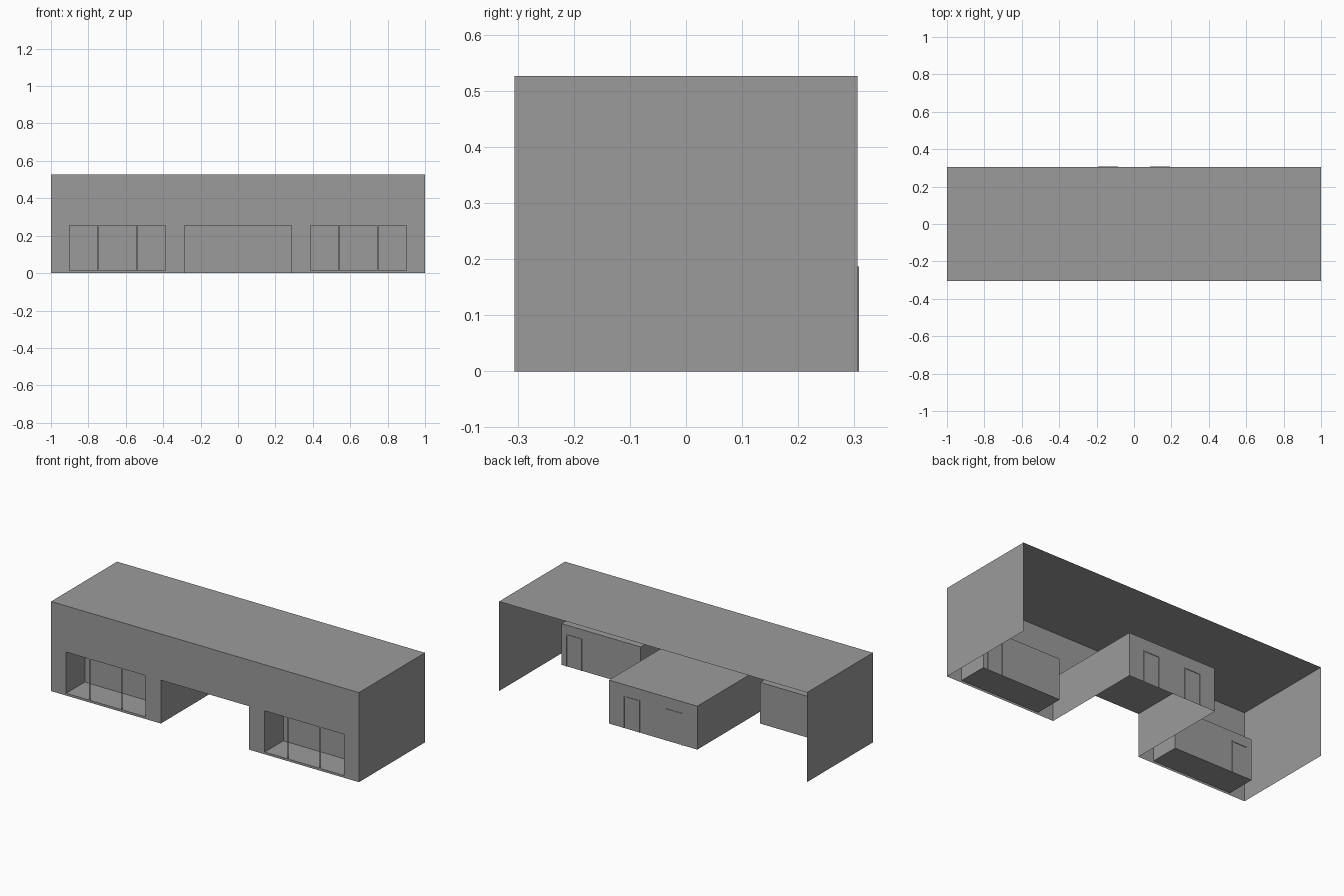
import bpy, bmesh

cube = bpy.data.objects.get("Cube")
if cube:
    bpy.data.objects.remove(cube)

grey = bpy.data.materials.new("plain_grey")
grey.use_nodes = True
colour = (0.33, 0.33, 0.33, 1)
grey.diffuse_color = colour
grey.node_tree.nodes["Principled BSDF"].inputs["Base Color"].default_value = colour

DEPTH, HEIGHT = 0.306, 0.526    # half depth and full height of the shell
HEAD, SILL = 0.255, 0.013       # top and bottom of the shop openings
SHOP_BACK = -0.133
PASSAGE = 0.287                 # half width of the central passage
PANES = [(0.388, 0.537), (0.542, 0.743), (0.752, 0.902)]


def finish(name, bm):
    mesh = bpy.data.meshes.new(name)
    bm.to_mesh(mesh)
    bm.free()
    mesh.materials.append(grey)
    obj = bpy.data.objects.new(name, mesh)
    bpy.context.collection.objects.link(obj)
    return obj


def add_box(bm, x, y, z, omit=()):
    """Box between pairs of limits, leaving out sides such as '-y'."""
    made = bmesh.ops.create_cube(bm, size=1)["verts"]
    for v in made:
        v.co = [lim[0] if c < 0 else lim[1] for c, lim in zip(v.co, (x, y, z))]
    bm.normal_update()
    sides = {"x": 0, "y": 1, "z": 2}
    drop = [f for f in {f for v in made for f in v.link_faces}
            if any(f.normal[sides[s[1]]] * (1 if s[0] == "+" else -1) > 0.9 for s in omit)]
    bmesh.ops.delete(bm, geom=drop, context="FACES")


def box(name, x, y, z, omit=()):
    bm = bmesh.new()
    add_box(bm, x, y, z, omit)
    return finish(name, bm)


def door_frame(name, x, y, z, w=0.006):
    """Two jambs and a lintel."""
    bm = bmesh.new()
    add_box(bm, (x[0], x[0] + w), y, z)
    add_box(bm, (x[1] - w, x[1]), y, z)
    add_box(bm, (x[0] + w, x[1] - w), y, (z[1] - w, z[1]))
    return finish(name, bm)


# Roof and end walls, open at the back and below
box("roof_and_end_walls", (-1, 1), (-DEPTH, DEPTH), (0, HEIGHT), ("-y", "+y", "-z"))

# Front wall: a sheet of cells with the panes and the passage left open
openings = [(a, b, SILL, HEAD) for a, b in PANES]
openings += [(-b, -a, SILL, HEAD) for a, b in PANES]
openings.append((-PASSAGE, PASSAGE, 0, HEAD))
xs = sorted({-1, 1} | {v for o in openings for v in o[:2]})
zs = [0, SILL, HEAD, HEIGHT]
wall = bmesh.new()
for x0, x1 in zip(xs, xs[1:]):
    for z0, z1 in zip(zs, zs[1:]):
        cx, cz = (x0 + x1) / 2, (z0 + z1) / 2
        if any(a < cx < b and c < cz < d for a, b, c, d in openings):
            continue
        corners = [(x0, z0), (x1, z0), (x1, z1), (x0, z1)]
        wall.faces.new([wall.verts.new((x, -DEPTH, z)) for x, z in corners])
bmesh.ops.remove_doubles(wall, verts=wall.verts, dist=0.0001)
bmesh.ops.dissolve_limit(wall, angle_limit=0.01, verts=wall.verts, edges=wall.edges)
finish("front_wall", wall)

# Central passage, open at the front and below
box("central_passage", (-PASSAGE, PASSAGE), (-DEPTH, DEPTH - 0.001), (0, HEAD), ("-y", "-z"))

# Shop rooms and doors on both sides
for side, s in (("left", 1), ("right", -1)):
    def span(a, b):
        return tuple(sorted((s * a, s * b)))

    box(side + "_shop_room", span(PANES[0][0], PANES[-1][1]),
        (-DEPTH, SHOP_BACK), (SILL, HEAD), ("-y",))
    door_frame(side + "_shop_door_frame", span(0.77, 0.873),
               (SHOP_BACK - 0.003, SHOP_BACK + 0.003), (SILL, 0.2))
    door_frame(side + "_passage_door_frame", span(0.085, 0.192),
               (DEPTH - 0.002, DEPTH + 0.002), (0, 0.187))
    # Lintel on the inner face of the passage door
    box(side + "_passage_lintel", span(0.08, 0.197),
        (DEPTH - 0.004, DEPTH - 0.002), (0.187, 0.21))
